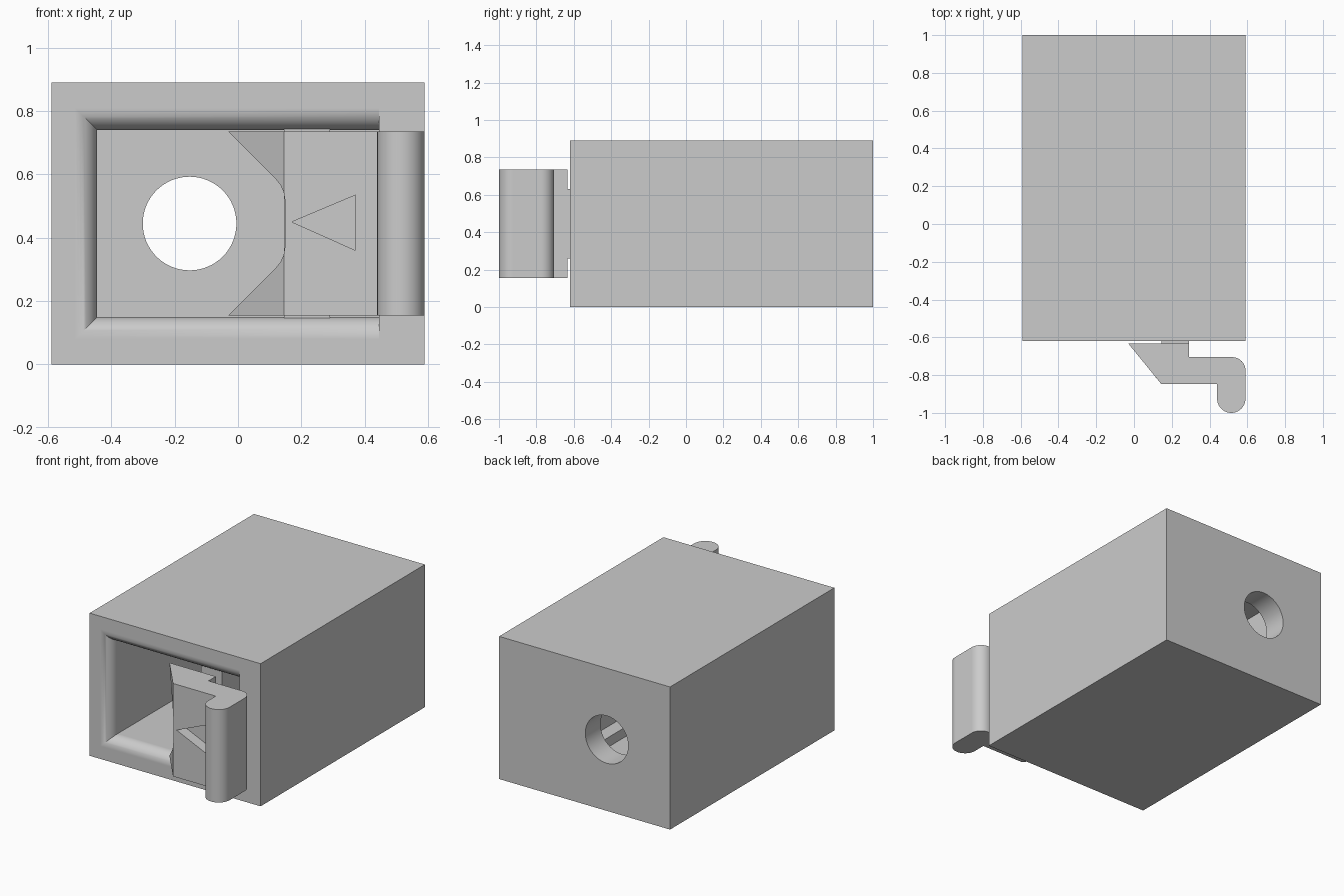
import bpy, bmesh, math

old = bpy.data.objects.get("Cube")
if old:
    bpy.data.objects.remove(old, do_unlink=True)

grey = bpy.data.materials.new("light_grey")
grey.use_nodes = True
COLOUR = (0.6, 0.6, 0.6, 1)
grey.diffuse_color = COLOUR
grey.node_tree.nodes["Principled BSDF"].inputs["Base Color"].default_value = COLOUR


def loft(name, rings):
    """Closed solid through rings of equal point count."""
    bm = bmesh.new()
    loops = [[bm.verts.new(p) for p in ring] for ring in rings]
    n = len(loops[0])
    for a, b in zip(loops, loops[1:]):
        for i in range(n):
            j = (i + 1) % n
            bm.faces.new((a[i], a[j], b[j], b[i]))
    bm.faces.new(loops[0])
    bm.faces.new(loops[-1])
    bmesh.ops.recalc_face_normals(bm, faces=bm.faces)
    mesh = bpy.data.meshes.new(name)
    bm.to_mesh(mesh)
    bm.free()
    mesh.materials.append(grey)
    obj = bpy.data.objects.new(name, mesh)
    bpy.context.collection.objects.link(obj)
    return obj


def prism_y(name, pts, y0, y1):
    return loft(name, [[(x, y, z) for x, z in pts] for y in (y0, y1)])


def prism_z(name, pts, z0, z1):
    return loft(name, [[(x, y, z) for x, y in pts] for z in (z0, z1)])


def rect(x0, x1, z0, z1):
    return [(x0, z0), (x1, z0), (x1, z1), (x0, z1)]


def arc(cx, cy, r, start, end, steps):
    angles = [math.radians(start + (end - start) * i / steps) for i in range(steps + 1)]
    return [(cx + r * math.cos(a), cy + r * math.sin(a)) for a in angles]


def activate(obj):
    bpy.ops.object.select_all(action='DESELECT')
    obj.select_set(True)
    bpy.context.view_layer.objects.active = obj


def cut(obj, cutter):
    activate(obj)
    mod = obj.modifiers.new("cut", 'BOOLEAN')
    mod.operation = 'DIFFERENCE'
    mod.solver = 'EXACT'
    mod.object = cutter
    bpy.ops.object.modifier_apply(modifier=mod.name)
    bpy.data.objects.remove(cutter, do_unlink=True)


def smooth(obj):
    activate(obj)
    bpy.ops.object.shade_smooth_by_angle(angle=math.radians(30))
    mod = obj.modifiers.new("weighted_normals", 'WEIGHTED_NORMAL')
    mod.keep_sharp = True


FRONT, BACK, INNER_BACK = -0.62, 1.0, 0.85

# Housing: hollow box whose mouth is rounded on three sides
housing = prism_y("housing", rect(-0.59, 0.59, 0, 0.89), FRONT, BACK)
R = 0.07
steps = [(R, FRONT - 0.05)]
for i in range(13):
    a = math.radians(90 - 7.5 * i)
    steps.append((R - R * math.cos(a), FRONT + R - R * math.sin(a)))
steps.append((0, INNER_BACK))
rings = [[(x, y, z) for x, z in rect(-0.445 - o, 0.445, 0.15 - o, 0.74 + o)]
         for o, y in steps]
cut(housing, loft("cavity_cutter", rings))

# Round hole through the back wall
hole = arc(-0.153, 0.445, 0.148, 0, 360, 64)[:-1]
cut(housing, prism_y("hole_cutter", hole, INNER_BACK - 0.1, BACK + 0.1))
smooth(housing)

# Latch: wedge tip, flat plate and rounded finger grip
profile = [(-0.03, -0.633), (0.145, -0.848), (0.44, -0.848)]
profile += arc(0.515, -0.925, 0.075, 180, 360, 20)
profile += arc(0.52, -0.775, 0.07, 0, 90, 10)
profile += [(0.29, -0.705), (0.29, -0.633)]
latch = prism_z("latch", profile, 0.155, 0.735)

# Notch in the wedge, with softened inner corners
upper = [(-0.1, 0.805), (0.118, 0.587), (0.134, 0.567), (0.144, 0.545), (0.148, 0.52)]
lower = [(x, 0.89 - z) for x, z in reversed(upper)]
cut(latch, prism_y("notch_cutter", upper + lower, -1.1, -0.5))

# Recessed arrow on the plate
arrow = [(0.17, 0.45), (0.372, 0.36), (0.372, 0.535)]
cut(latch, prism_y("arrow_cutter", arrow, -0.95, -0.78))
smooth(latch)

# Neck joining the latch to the slide inside the housing
prism_y("latch_neck", rect(0.145, 0.29, 0.26, 0.63), -0.64, -0.56)

# Slide: channel with a rail along the top and bottom
channel = [(0.145, 0.147), (0.29, 0.147), (0.29, 0.743), (0.145, 0.743),
           (0.145, 0.68), (0.23, 0.68), (0.23, 0.21), (0.145, 0.21)]
prism_y("slide_channel", channel, -0.57, 0.8)
